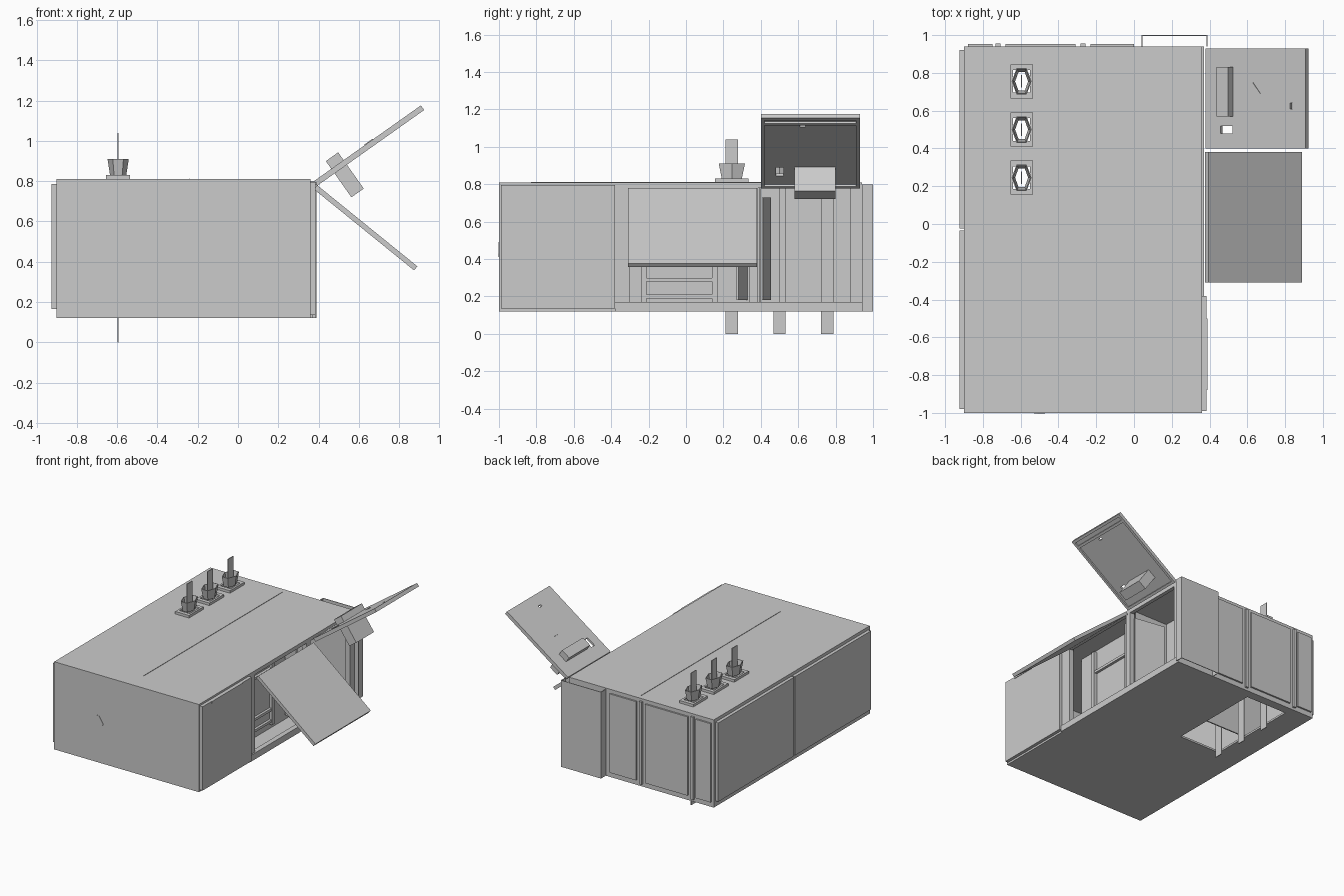
import bpy
import bmesh
from math import radians
from mathutils import Matrix

if "Cube" in bpy.data.objects:
    bpy.data.objects.remove(bpy.data.objects["Cube"], do_unlink=True)

# One painted-metal colour
metal = bpy.data.materials.new("painted_grey_metal")
metal.use_nodes = True
grey = (0.6, 0.6, 0.6, 1)
metal.diffuse_color = grey
metal.node_tree.nodes["Principled BSDF"].inputs["Base Color"].default_value = grey


def finish(name, bm, loc=(0, 0, 0), rot=(0, 0, 0)):
    bmesh.ops.recalc_face_normals(bm, faces=bm.faces)
    mesh = bpy.data.meshes.new(name)
    bm.to_mesh(mesh)
    bm.free()
    mesh.materials.append(metal)
    obj = bpy.data.objects.new(name, mesh)
    obj.location = loc
    obj.rotation_euler = [radians(a) for a in rot]
    bpy.context.collection.objects.link(obj)
    return obj


def box(name, x, y, z, loc=(0, 0, 0), rot=(0, 0, 0)):
    """Box spanning the given (low, high) ranges."""
    bm = bmesh.new()
    ranges = (x, y, z)
    centre = Matrix.Translation([(lo + hi) / 2 for lo, hi in ranges])
    size = Matrix.Diagonal([hi - lo for lo, hi in ranges] + [1])
    bmesh.ops.create_cube(bm, size=1, matrix=centre @ size)
    return finish(name, bm, loc, rot)


def sheet(name, xs, ys, z, holes, loc=(0, 0, 0), rot=(0, 0, 0)):
    """Flat plate made of a grid of cells, with the listed cells left open."""
    bm = bmesh.new()
    grid = [[bm.verts.new((x, y, z[0])) for y in ys] for x in xs]
    for i in range(len(xs) - 1):
        for j in range(len(ys) - 1):
            if (i, j) not in holes:
                bm.faces.new((grid[i][j], grid[i + 1][j], grid[i + 1][j + 1], grid[i][j + 1]))
    bmesh.ops.delete(bm, geom=[v for v in bm.verts if not v.link_faces], context="VERTS")
    grown = bmesh.ops.extrude_face_region(bm, geom=bm.faces[:])["geom"]
    top = [v for v in grown if isinstance(v, bmesh.types.BMVert)]
    bmesh.ops.translate(bm, verts=top, vec=(0, 0, z[1] - z[0]))
    return finish(name, bm, loc, rot)


# Cabinet shell, with openings for the three conductors
POLE_X = -0.595
POLES = (0.245, 0.5, 0.755)
slots = [edge for y in POLES for edge in (y - 0.06, y + 0.06)]
sheet("cabinet_top", [-0.9, POLE_X - 0.045, POLE_X + 0.045, 0.36], [-1] + slots + [0.94],
      (0.795, 0.81), {(1, 1), (1, 3), (1, 5)})
sheet("cabinet_floor", [-0.9, -0.7, -0.34, 0.36], [-1, 0.12, 0.87, 0.94],
      (0.12, 0.135), {(1, 1)})
box("end_wall_front", (-0.9, 0.36), (-1, -0.985), (0.12, 0.81))
box("end_wall_back", (-0.9, 0.36), (0.925, 0.94), (0.12, 0.81))
box("rear_wall", (-0.9, -0.885), (-1, 0.94), (0.12, 0.81))
box("roof_seam", (-0.242, -0.238), (-0.83, 0.9), (0.81, 0.813))

# Opening frame on the door side
box("frame_sill", (0.33, 0.37), (-0.38, 0.94), (0.12, 0.17))
box("frame_head", (0.33, 0.36), (-0.38, 0.94), (0.78, 0.8))
for name, y in (("left", (-0.38, -0.3)), ("middle", (0.34, 0.385)), ("right", (0.88, 0.94))):
    box(f"frame_post_{name}", (0.32, 0.36), y, (0.17, 0.79))

# Closed door and its trim
box("closed_door", (0.36, 0.385), (-0.99, -0.38), (0.135, 0.795))
box("closed_door_top_trim", (0.385, 0.389), (-0.88, -0.5), (0.78, 0.795))
box("closed_door_wall", (0.335, 0.36), (-0.99, -0.38), (0.12, 0.8))

# Rear cover panels
for name, y in (("front", (-0.98, -0.035)), ("back", (-0.025, 0.92))):
    box(f"rear_cover_{name}", (-0.925, -0.9), y, (0.165, 0.785))

# Back end panels
for i, x in enumerate(((-0.88, -0.75), (-0.68, -0.31), (-0.23, 0.0))):
    box(f"back_panel_{i}", x, (0.94, 0.953), (0.16, 0.78))
for i, x in enumerate((-0.72, -0.27)):
    box(f"back_rib_{i}", (x - 0.012, x + 0.012), (0.94, 0.956), (0.14, 0.79))

# Shallow housing on the back end, open above
box("back_housing_face", (0.04, 0.39), (0.995, 1.0), (0.12, 0.8))
for name, x in (("inner", 0.04), ("outer", 0.385)):
    box(f"back_housing_side_{name}", (x, x + 0.005), (0.94, 1.0), (0.12, 0.8))

# Compartment interiors
box("middle_back_panel", (0.16, 0.175), (-0.38, 0.4), (0.135, 0.795))
for i, y in enumerate((-0.24, 0.14)):
    box(f"middle_panel_stile_{i}", (0.175, 0.2), (y, y + 0.03), (0.17, 0.78))
for i, z in enumerate((0.19, 0.28, 0.6)):
    box(f"middle_panel_rail_{i}", (0.175, 0.195), (-0.21, 0.14), (z, z + 0.02))
box("middle_inner_door", (-0.14, 0), (-0.01, 0), (0.18, 0.75), (0.32, 0.28, 0), (0, 0, -20))
box("compartment_divider", (-0.88, 0.32), (0.39, 0.4), (0.135, 0.795))
box("right_inner_door", (-0.25, 0), (-0.01, 0), (0.18, 0.73), (0.34, 0.415, 0), (0, 0, -9))
for i, x in enumerate((0.0, -0.12, -0.24)):
    box(f"inner_post_{i}", (x - 0.03, x + 0.03), (0.4, 0.5), (0.135, 0.795))

# Lower flap, hinged at the roof edge
HINGE_X = 0.385
box("middle_flap", (0, 0.64), (-0.31, 0.38), (-0.013, 0.013), (HINGE_X, 0, 0.77), (0, 39, 0))

# Raised lid with two cut-outs, a rim underneath and a box passing through
lid = dict(loc=(HINGE_X, 0, 0.79), rot=(0, -35.3, 0))
sheet("raised_lid", [0, 0.1, 0.175, 0.55, 0.565, 0.65], [0.4, 0.48, 0.52, 0.61, 0.64, 0.93],
      (-0.003, 0.013), {(1, 1), (3, 3)}, **lid)
for i, y in enumerate((0.4, 0.91)):
    box(f"lid_side_rim_{i}", (0, 0.65), (y, y + 0.02), (-0.015, -0.003), **lid)
for i, x in enumerate((0, 0.58, 0.63)):
    box(f"lid_cross_rim_{i}", (x, x + 0.02), (0.42, 0.91), (-0.015, -0.003), **lid)
box("lid_box_outer", (0.105, 0.18), (0.57, 0.83), (0.013, 0.06), **lid)
box("lid_box_inner", (0.105, 0.18), (0.58, 0.8), (-0.16, -0.003), **lid)


# Small painted-plate markers
def marker(name, outline, depth, loc, rot):
    bm = bmesh.new()
    face = bm.faces.new([bm.verts.new((x, y, 0)) for x, y in outline])
    grown = bmesh.ops.extrude_face_region(bm, geom=[face])["geom"]
    verts = [v for v in grown if isinstance(v, bmesh.types.BMVert)]
    bmesh.ops.translate(bm, verts=verts, vec=(0, 0, depth))
    finish(name, bm, loc, rot)


marker("lid_label", [(0.31, 0.69), (0.31, 0.75), (0.36, 0.69)], 0.004,
       (HINGE_X - 0.008, 0, 0.8), (0, -35.3, 0))
marker("front_label", [(-0.53, 0.43), (-0.49, 0.41), (-0.47, 0.43), (-0.51, 0.49), (-0.53, 0.49)],
       0.003, (0, -1, 0), (90, 0, 0))

# Conductors, each with a base plate and a flared open bushing
for i, y in enumerate(POLES):
    box(f"conductor_{i}", (POLE_X - 0.003, POLE_X + 0.003), (y - 0.033, y + 0.033), (0, 1.04))
    sheet(f"bushing_base_{i}", [POLE_X + d for d in (-0.06, -0.045, 0.045, 0.06)],
          [y + d for d in (-0.09, -0.06, 0.06, 0.09)], (0.81, 0.83), {(1, 1)})
    bm = bmesh.new()
    bmesh.ops.create_cone(bm, cap_ends=False, segments=6, radius1=0.065, radius2=0.085,
                          depth=0.08, matrix=Matrix.Rotation(radians(90), 4, "Z"))
    bmesh.ops.scale(bm, vec=(0.62, 0.95, 1), verts=bm.verts)
    cup = finish(f"bushing_{i}", bm, (POLE_X, y, 0.87))
    shell = cup.modifiers.new("wall", "SOLIDIFY")
    shell.thickness = 0.006
